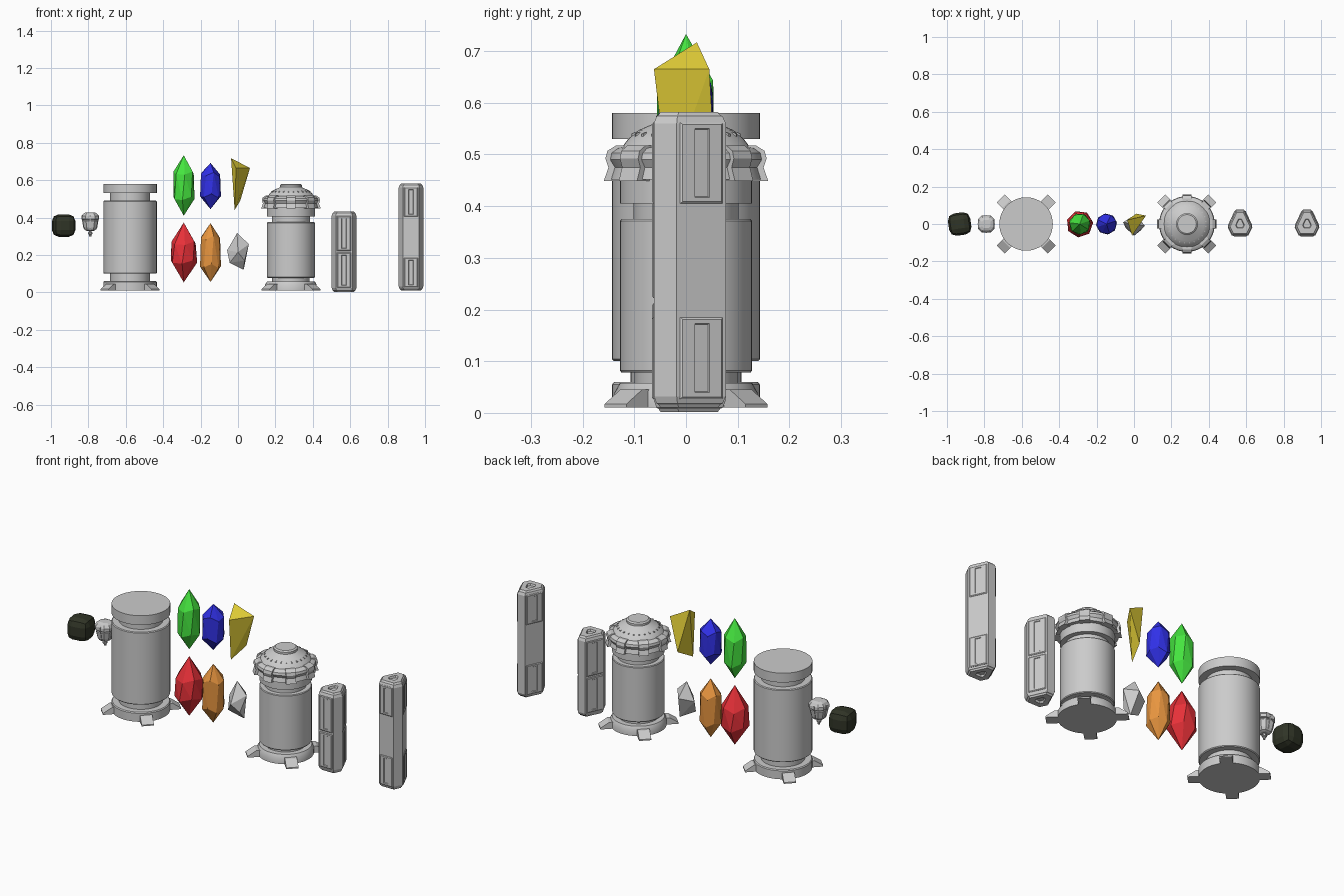
import bpy, bmesh, math
from mathutils import Vector, Matrix

if "Cube" in bpy.data.objects:
    bpy.data.objects.remove(bpy.data.objects["Cube"])


def material(name, rgb):
    m = bpy.data.materials.new(name)
    m.diffuse_color = (*rgb, 1)
    m.use_nodes = True
    m.node_tree.nodes["Principled BSDF"].inputs["Base Color"].default_value = m.diffuse_color
    return m


def finish(name, bm, mat=None, smooth=False):
    bmesh.ops.recalc_face_normals(bm, faces=bm.faces)
    me = bpy.data.meshes.new(name)
    bm.to_mesh(me)
    bm.free()
    ob = bpy.data.objects.new(name, me)
    bpy.context.collection.objects.link(ob)
    if mat:
        me.materials.append(mat)
    if smooth:
        bpy.ops.object.select_all(action='DESELECT')
        ob.select_set(True)
        bpy.context.view_layer.objects.active = ob
        bpy.ops.object.shade_smooth_by_angle(angle=math.radians(30))
    return ob


def loft(name, outline, rings, at=(0, 0), smooth=False):
    """Stack scaled copies (scale, z) of an xy outline and cap both ends."""
    bm = bmesh.new()
    loops = [[bm.verts.new((at[0] + s * x, at[1] + s * y, z)) for x, y in outline]
             for s, z in rings]
    n = len(outline)
    for a, b in zip(loops, loops[1:]):
        for i in range(n):
            bm.faces.new((a[i], a[(i + 1) % n], b[(i + 1) % n], b[i]))
    bm.faces.new(loops[0][::-1])
    bm.faces.new(loops[-1])
    return finish(name, bm, smooth=smooth)


def circle(n, phase=0.0):
    return [(math.cos(2 * math.pi * i / n + phase), math.sin(2 * math.pi * i / n + phase))
            for i in range(n)]


def radial(name, x, profile, width, count, start):
    """Extrude an (r, z) profile sideways and repeat it around an upright axis."""
    bm = bmesh.new()
    n = len(profile)
    for k in range(count):
        rot = Matrix.Rotation(start + 2 * math.pi * k / count, 3, 'Z')
        sides = [[bm.verts.new(rot @ Vector((r, s * width / 2, z)) + Vector((x, 0, 0)))
                  for r, z in profile] for s in (-1, 1)]
        for i in range(n):
            j = (i + 1) % n
            bm.faces.new((sides[0][i], sides[0][j], sides[1][j], sides[1][i]))
        bm.faces.new(sides[0])
        bm.faces.new(sides[1][::-1])
    return finish(name, bm)


def hull(name, points, mat=None):
    bm = bmesh.new()
    for p in points:
        bm.verts.new(p)
    res = bmesh.ops.convex_hull(bm, input=bm.verts)
    loose = [v for v in bm.verts if not v.link_faces]
    bmesh.ops.delete(bm, geom=loose, context='VERTS')
    return finish(name, bm, mat)


def crystal(name, x, z0, z1, low, high, sides, rgb):
    """Double-pointed crystal; low and high are the (radius, z) shoulder rings."""
    pts = [(x, 0, z0), (x, 0, z1)]
    for (r, z), phase in ((low, 0.1), (high, 0.32)):
        for i, (c, s) in enumerate(circle(sides, phase)):
            pts.append((x + r * c, r * s, z + 0.012 * math.sin(i * 2.4)))
    hull(name, pts, material(name + "_colour", rgb))


FOOT = [(0.10, 0.01), (0.193, 0.01), (0.193, 0.017), (0.150, 0.045), (0.10, 0.045)]

# Tall flat-topped canister
XC = -0.577
loft("tall_canister", circle(48), [
    (0.143, 0.01), (0.143, 0.055), (0.139, 0.06), (0.107, 0.06), (0.107, 0.10),
    (0.139, 0.10), (0.143, 0.104), (0.143, 0.486), (0.139, 0.49), (0.107, 0.49),
    (0.107, 0.53), (0.143, 0.53), (0.143, 0.58)], (XC, 0), True)
radial("tall_canister_feet", XC, FOOT, 0.06, 4, math.pi / 4)

# Domed canister
XD = 0.283
loft("domed_canister", circle(48), [
    (0.138, 0.01), (0.138, 0.04), (0.128, 0.058), (0.10, 0.058), (0.10, 0.078),
    (0.125, 0.078), (0.128, 0.082), (0.128, 0.371), (0.125, 0.375), (0.102, 0.375),
    (0.102, 0.405), (0.128, 0.405), (0.128, 0.452), (0.147, 0.452), (0.140, 0.475),
    (0.149, 0.49), (0.146, 0.503), (0.134, 0.512), (0.124, 0.514), (0.112, 0.530),
    (0.092, 0.547), (0.062, 0.560), (0.058, 0.563), (0.058, 0.574), (0.050, 0.58)],
    (XD, 0), True)
radial("domed_canister_feet", XD, FOOT, 0.06, 4, math.pi / 4)
radial("rim_lugs", XD, [(0.12, 0.449), (0.159, 0.449), (0.150, 0.475), (0.156, 0.492),
                        (0.152, 0.507), (0.136, 0.517), (0.12, 0.517)], 0.05, 8, 0)
radial("dome_bolts", XD, [(0.098, 0.53), (0.106, 0.53), (0.106, 0.54), (0.098, 0.544)],
       0.006, 24, 0.13)

# Three-sided pillars with blunt corners, recessed ends and raised panels
HEX = [(0.022, 0.077), (-0.022, 0.077), (-0.066, -0.018),
       (-0.044, -0.062), (0.044, -0.062), (0.066, -0.018)]


def pillar(name, x, z0, z1, panels):
    cap = [(0.30, 0.010), (0.36, 0.0), (0.80, 0.0), (0.86, 0.006), (0.92, 0.008), (1.0, 0.022)]
    rings = [(s, z0 + d) for s, d in cap] + [(s, z1 - d) for s, d in reversed(cap)]
    loft(name, HEX, rings, (x, 0))
    bm = bmesh.new()
    for i in (1, 3, 5):
        a, b = Vector((*HEX[i], 0)), Vector((*HEX[(i + 1) % 6], 0))
        along = (b - a).normalized()
        out = Vector((along.y, -along.x, 0))
        width = (b - a).length - 0.014
        for lo, hi in panels:
            # stepped plate: outer frame, then a sunken slot framed inside it
            mid = (a + b) / 2 + Vector((x, 0, 0))
            steps = [(width / 2, 0, -0.004), (width / 2, 0, 0.001),
                     (width / 2 - 0.004, 0.004, 0.004), (width * 0.17, 0.012, 0.004),
                     (width * 0.15, 0.014, 0.001)]
            loops = [[bm.verts.new(mid + along * (u * w) + out * d
                                   + Vector((0, 0, (hi - g) if v else (lo + g))))
                      for u, v in ((-1, 0), (1, 0), (1, 1), (-1, 1))] for w, g, d in steps]
            for p, q in zip(loops, loops[1:]):
                for k in range(4):
                    m = (k + 1) % 4
                    bm.faces.new((p[k], p[m], q[m], q[k]))
            bm.faces.new(loops[0][::-1])
            bm.faces.new(loops[-1])
    finish(name + "_panels", bm)


pillar("short_pillar", 0.567, 0.002, 0.432, [(0.026, 0.212), (0.222, 0.408)])
pillar("long_pillar", 0.925, 0.01, 0.582, [(0.027, 0.185), (0.405, 0.562)])

# Crystals
crystal("red_crystal", -0.29, 0.053, 0.373, (0.072, 0.16), (0.067, 0.26), 7, (0.8, 0.03, 0.04))
crystal("orange_crystal", -0.147, 0.055, 0.37, (0.056, 0.14), (0.054, 0.29), 8, (0.8, 0.3, 0.05))
crystal("green_crystal", -0.29, 0.41, 0.733, (0.058, 0.50), (0.056, 0.635), 7, (0.06, 0.78, 0.05))
crystal("blue_crystal", -0.147, 0.445, 0.692, (0.056, 0.515), (0.054, 0.63), 8, (0.03, 0.03, 0.8))
hull("yellow_shard", [(-0.01, -0.062, 0.665), (-0.037, 0.021, 0.717), (0.064, 0.045, 0.665),
                      (-0.018, -0.035, 0.44), (0.012, 0.055, 0.49)],
     material("yellow_colour", (0.8, 0.65, 0.04)))
hull("grey_shard", [(-0.005, 0, 0.317), (-0.058, 0.01, 0.225), (0.0, -0.063, 0.215),
                    (0.058, -0.01, 0.258), (0.01, 0.052, 0.24), (-0.045, -0.02, 0.158),
                    (0.03, 0.01, 0.12), (0.035, -0.035, 0.17)])

# Small lantern-shaped pod with a stem
XL = -0.79
SQUARE = [(1, 0.55), (0.55, 1), (-0.55, 1), (-1, 0.55),
          (-1, -0.55), (-0.55, -1), (0.55, -1), (1, -0.55)]
loft("pod_body", SQUARE, [(0.018, 0.328), (0.028, 0.333), (0.034, 0.346), (0.041, 0.382),
                          (0.038, 0.385), (0.038, 0.389), (0.045, 0.391), (0.045, 0.408),
                          (0.036, 0.422), (0.022, 0.428)], (XL, 0))
loft("pod_stem", circle(10), [(0.006, 0.298), (0.007, 0.310), (0.012, 0.312), (0.012, 0.320),
                              (0.007, 0.322), (0.007, 0.332)], (XL, 0))
radial("pod_ribs", XL, [(0.03, 0.333), (0.037, 0.345), (0.044, 0.385),
                        (0.048, 0.395), (0.047, 0.409), (0.03, 0.424)], 0.008, 4, 0)

# Dark faceted ball with one pale facet
bm = bmesh.new()
bmesh.ops.create_cube(bm, size=0.12)
bmesh.ops.bevel(bm, geom=bm.edges[:], offset=0.036, segments=2, profile=0.5, affect='EDGES')
bmesh.ops.rotate(bm, verts=bm.verts, matrix=Matrix.Rotation(math.radians(8), 3, 'Z'))
bmesh.ops.translate(bm, verts=bm.verts, vec=(-0.932, 0, 0.357))
ball = finish("dark_ball", bm, material("dark_colour", (0.03, 0.035, 0.02)))
ball.data.materials.append(material("pale_colour", (0.7, 0.7, 0.7)))
for f in ball.data.polygons:
    if f.normal.dot(Vector((0.6, 0.8, 0))) > 0.93:
        f.material_index = 1
